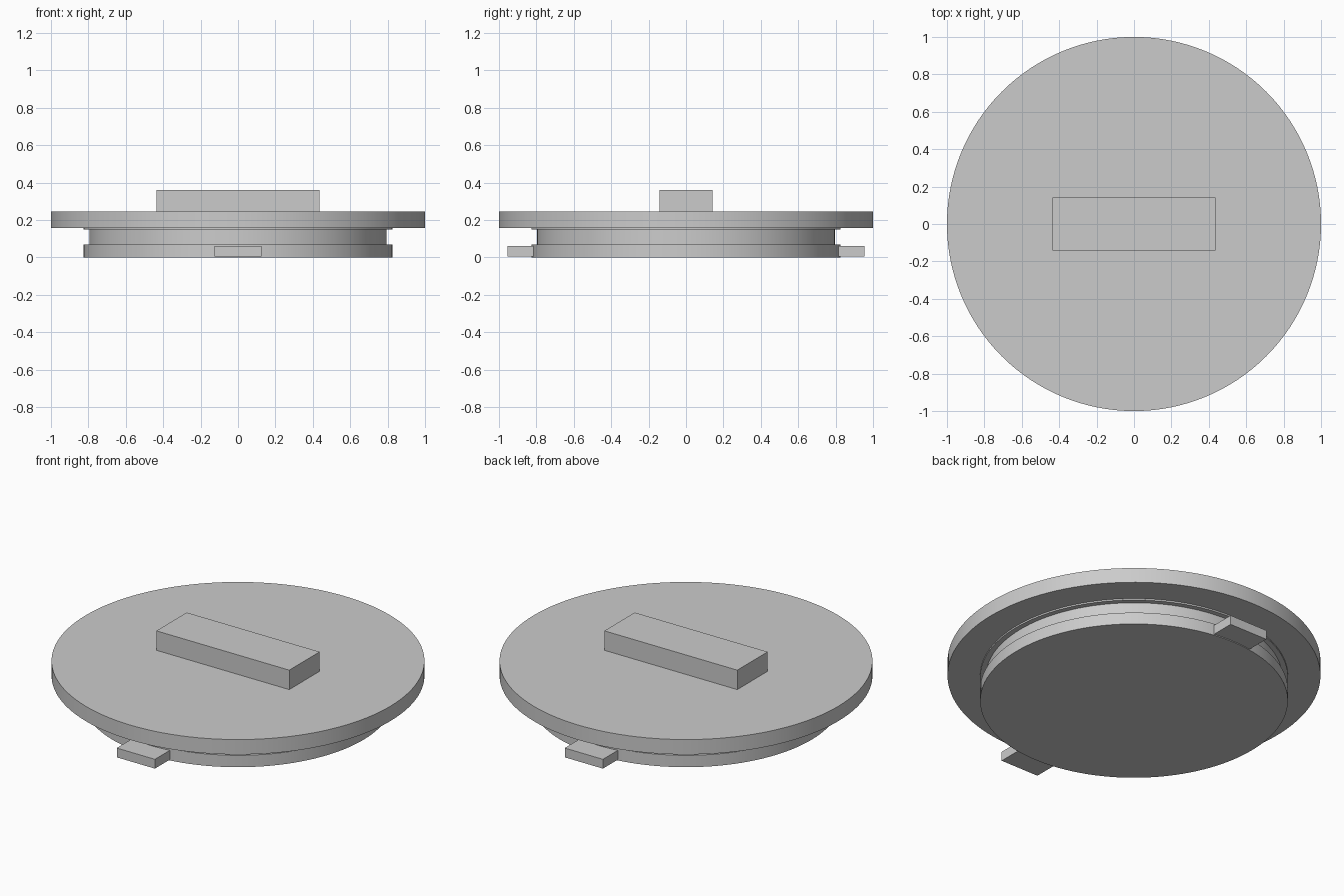
import bpy
import bmesh
import math

cube = bpy.data.objects.get("Cube")
if cube:
    bpy.data.objects.remove(cube, do_unlink=True)

grey = bpy.data.materials.new("plain_grey")
grey.use_nodes = True
colour = (0.6, 0.6, 0.6, 1)
grey.diffuse_color = colour
grey.node_tree.nodes["Principled BSDF"].inputs["Base Color"].default_value = colour


def finish(name, bm):
    bmesh.ops.recalc_face_normals(bm, faces=bm.faces)
    mesh = bpy.data.meshes.new(name)
    bm.to_mesh(mesh)
    bm.free()
    mesh.materials.append(grey)
    obj = bpy.data.objects.new(name, mesh)
    bpy.context.collection.objects.link(obj)
    return obj


def lathe(name, profile, sides=128):
    """Stack rings of (radius, height) and cap both ends."""
    bm = bmesh.new()
    rings = []
    for r, z in profile:
        angles = [math.tau * i / sides for i in range(sides)]
        rings.append([bm.verts.new((r * math.cos(a), r * math.sin(a), z)) for a in angles])
    for low, high in zip(rings, rings[1:]):
        for i in range(sides):
            j = (i + 1) % sides
            bm.faces.new((low[i], low[j], high[j], high[i]))
    bm.faces.new(rings[0])
    bm.faces.new(rings[-1])
    obj = finish(name, bm)
    bpy.ops.object.select_all(action='DESELECT')
    obj.select_set(True)
    bpy.context.view_layer.objects.active = obj
    bpy.ops.object.shade_smooth_by_angle(angle=math.radians(30))
    return obj


def box(name, x, y, z):
    """Box spanning the given (min, max) ranges."""
    bm = bmesh.new()
    bmesh.ops.create_cube(bm, size=1)
    for v in bm.verts:
        v.co = [lo if c < 0 else hi for c, (lo, hi) in zip(v.co, (x, y, z))]
    return finish(name, bm)


# Round cap: plug, sealing groove, thin collar and wide lid in one profile
lathe("cap_body", [
    (0.825, 0), (0.825, 0.07),
    (0.795, 0.07), (0.795, 0.148),
    (0.825, 0.148), (0.825, 0.157),
    (1, 0.157), (1, 0.245),
])

# Grip bar on the lid
box("grip_bar", (-0.435, 0.435), (-0.142, 0.142), (0.24, 0.36))

# Locking tabs at the front and back of the plug
box("front_tab", (-0.125, 0.125), (-0.955, -0.78), (0.005, 0.06))
box("back_tab", (-0.125, 0.125), (0.78, 0.955), (0.005, 0.06))
